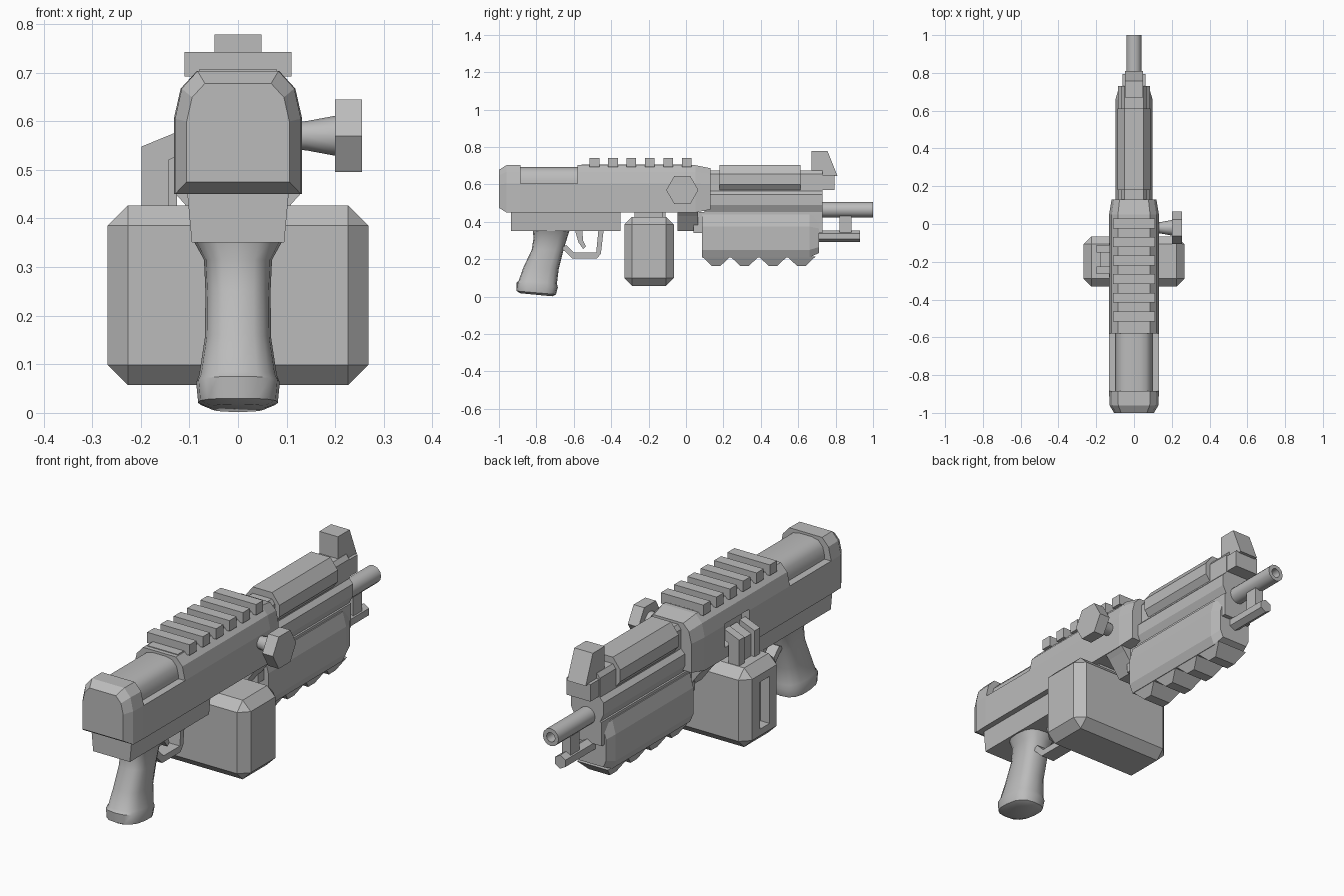
import bpy, bmesh, math
from mathutils import Vector

old = bpy.data.objects.get("Cube")
if old:
    bpy.data.objects.remove(old)

grey = bpy.data.materials.new("plain_grey")
grey.use_nodes = True
grey.diffuse_color = (0.5, 0.5, 0.5, 1)
grey.node_tree.nodes["Principled BSDF"].inputs["Base Color"].default_value = (0.5, 0.5, 0.5, 1)


def finish(name, bm, smooth=False):
    bmesh.ops.recalc_face_normals(bm, faces=bm.faces)
    mesh = bpy.data.meshes.new(name)
    bm.to_mesh(mesh)
    bm.free()
    mesh.materials.append(grey)
    ob = bpy.data.objects.new(name, mesh)
    bpy.context.collection.objects.link(ob)
    if smooth:
        bpy.ops.object.select_all(action='DESELECT')
        ob.select_set(True)
        bpy.context.view_layer.objects.active = ob
        bpy.ops.object.shade_smooth_by_angle(angle=math.radians(40))
    return ob


def loft(name, rings, smooth=False, closed=False):
    """Skin a row of equal rings, capping the ends unless it closes on itself."""
    bm = bmesh.new()
    rows = [[bm.verts.new(p) for p in ring] for ring in rings]
    n = len(rows[0])
    pairs = list(zip(rows, rows[1:])) + ([(rows[-1], rows[0])] if closed else [])
    for a, b in pairs:
        for i in range(n):
            j = (i + 1) % n
            bm.faces.new((a[i], a[j], b[j], b[i]))
    if not closed:
        bm.faces.new(rows[0])
        bm.faces.new(rows[-1])
    return finish(name, bm, smooth)


def prism(name, pts, lo, hi, axis='x'):
    """Extrude a profile along x (points are y, z) or along y (points are x, z)."""
    place = (lambda p, d: (d, p[0], p[1])) if axis == 'x' else (lambda p, d: (p[0], d, p[1]))
    return loft(name, [[place(p, d) for p in pts] for d in (lo, hi)])


def hull(name, half, stations, smooth=False):
    """Mirror a half section (x, z) and loft it along y; station = y, x scale, z scale."""
    sec = half + [(-x, z) for x, z in reversed(half)]
    mid = (half[0][1] + half[-1][1]) / 2
    return loft(name, [[(x * sx, y, mid + (z - mid) * sz) for x, z in sec]
                       for y, sx, sz in stations], smooth)


def box(name, x, y, z, bevel=0):
    bm = bmesh.new()
    bmesh.ops.create_cube(bm, size=1)
    for v in bm.verts:
        v.co = [r[0] + (c + 0.5) * (r[1] - r[0]) for c, r in zip(v.co, (x, y, z))]
    if bevel:
        bmesh.ops.bevel(bm, geom=bm.edges[:], offset=bevel, segments=1, affect='EDGES')
    return finish(name, bm)


def turned(name, axis, centre, profile, sides, phase=0, smooth=False, closed=False):
    """Rings of (distance, radius) round the x or y axis."""
    rings = []
    for d, r in profile:
        ring = []
        for i in range(sides):
            a = phase + math.tau * i / sides
            u, w = centre[0] + r * math.cos(a), centre[1] + r * math.sin(a)
            ring.append((d, u, w) if axis == 'x' else (u, d, w))
        rings.append(ring)
    return loft(name, rings, smooth, closed)


def cut(target, cutter):
    cutter.hide_render = True
    mod = target.modifiers.new("cut", 'BOOLEAN')
    mod.operation = 'DIFFERENCE'
    mod.solver = 'EXACT'
    mod.object = cutter
    bpy.context.view_layer.objects.active = target
    bpy.ops.object.select_all(action='DESELECT')
    target.select_set(True)
    bpy.ops.object.modifier_apply(modifier=mod.name)
    bpy.data.objects.remove(cutter)


# Receiver: full front part, lowered middle and rear cap
section = [(.085, .703), (.118, .667), (.132, .605), (.132, .45)]
receiver = hull("receiver", section, [(-.58, 1, 1), (.05, 1, 1), (.13, .9, .87)])
cut(receiver, box("port_cutter", (-.2, -.09), (-.28, -.1), (.5, .61)))
hull("receiver_side_rails", [(.132, .605), (.132, .45)], [(-.89, 1, 1), (-.575, 1, 1)])
hull("rear_cap", section, [(-.885, 1, 1), (-.96, .98, 1), (-1, .8, .8)])
hull("bolt", [(.03, .692), (.065, .685), (.088, .66), (.098, .62), (.098, .55)],
     [(-.9, 1, 1), (-.57, 1, 1)], True)
hull("lower_frame", [(.105, .46), (.095, .35)], [(-.935, 1, 1), (-.35, 1, 1)])
hull("front_underside", [(.13, .452), (.11, .43), (.05, .35)], [(-.045, 1, 1), (.065, 1, 1)])

# Top rail
box("rail_base", (-.08, .08), (-.56, .03), (.68, .706))
for i in range(6):
    y = -.515 + i * .0985
    box("rail_tooth", (-.11, .11), (y, y + .052), (.692, .742))

# Grip: z at the rear edge, rear y, z at the front edge, front y, half width
grip = [(.36, -.82, .36, -.62, .095), (.315, -.815, .315, -.635, .07),
        (.25, -.825, .25, -.655, .067), (.16, -.868, .15, -.68, .068),
        (.085, -.895, .07, -.69, .08), (.075, -.907, .05, -.685, .086),
        (.03, -.905, .012, -.695, .082), (.018, -.885, .002, -.715, .055)]
rings = []
for zr, yr, zf, yf, w in grip:
    ring = []
    for i in range(16):
        a = math.tau * i / 16
        c, s = [math.copysign(abs(t) ** .75, t) for t in (math.cos(a), math.sin(a))]
        k = (c + 1) / 2
        ring.append((w * s, yr + (yf - yr) * k, zr + (zf - zr) * k))
    rings.append(ring)
loft("grip", rings, True)

# Trigger and guard
prism("trigger_guard", [(-.67, .262), (-.645, .24), (-.61, .205), (-.475, .205), (-.455, .23),
                        (-.44, .36), (-.468, .36), (-.48, .235), (-.6, .235), (-.64, .275)], -.035, .035)
prism("trigger", [(-.595, .36), (-.575, .29), (-.55, .255), (-.535, .27), (-.55, .3), (-.555, .36)],
      -.02, .02)

# Box magazine with a side window and a feed belt
magazine = box("magazine", (-.268, .268), (-.33, -.065), (.057, .427), .042)
cut(magazine, box("window_cutter", (-.3, -.22), (-.235, -.165), (.13, .35)))
box("magazine_neck", (-.1, .1), (-.275, -.125), (.4, .46))
belt = [(-.198, .41), (-.198, .548), (-.12, .58), (-.12, .53), (-.143, .52), (-.143, .41)]
for y in (-.265, -.15):
    prism("belt_guide", belt, y, y + .04, 'y')
prism("feed_belt", [(x + .018, z - .018) for x, z in belt], -.23, -.145, 'y')

# Charging knob
turned("knob_stem", 'x', (-.02, .57), [(.11, .028), (.14, .03), (.205, .042)], 12, 0, True)
turned("knob", 'x', (-.02, .57), [(.2, .086), (.255, .086)], 6)

# Barrel housing
hull("barrel_housing", [(.05, .675), (.065, .655), (.065, .565), (.085, .545), (.085, .49), (.06, .44)],
     [(.1, 1, 1), (.73, 1, 1)])
hull("top_shroud", [(.05, .705), (.088, .655), (.088, .6), (.06, .565)], [(.18, 1, 1), (.612, 1, 1)])
hull("pump_rail", [(.075, .452), (.075, .34)], [(.04, 1, 1), (.73, 1, 1)])

# Pump with a ridged underside
hull("pump", [(.08, .44), (.098, .375), (.098, .25), (.08, .21)],
     [(.085, 1, 1), (.66, 1, 1), (.71, .85, .8)])
for i in range(4):
    y = .085 + i * .152
    bottom, top = [[(x, yy, z) for x, yy in ((-w, y + e), (w, y + e), (w, y + .152 - e), (-w, y + .152 - e))]
                   for w, e, z in ((.055, .052, .165), (.08, 0, .215))]
    loft("pump_ridge", [bottom, top])

# Front sight on its block
box("sight_block", (-.062, .062), (.7, .795), (.57, .65))
prism("front_sight", [(.67, .778), (.757, .778), (.81, .645), (.67, .645)], -.048, .048)

# Hollow barrel, lower tube and the strut that joins them
turned("barrel", 'y', (0, .465), [(.7, .041), (1, .041), (1, .022), (.92, .022), (.7, .022)],
       12, 0, True, True)
turned("lower_tube", 'y', (0, .323), [(.68, .032), (.93, .032)], 6, math.pi / 6)
box("tube_strut", (-.022, .022), (.82, .885), (.33, .44))
